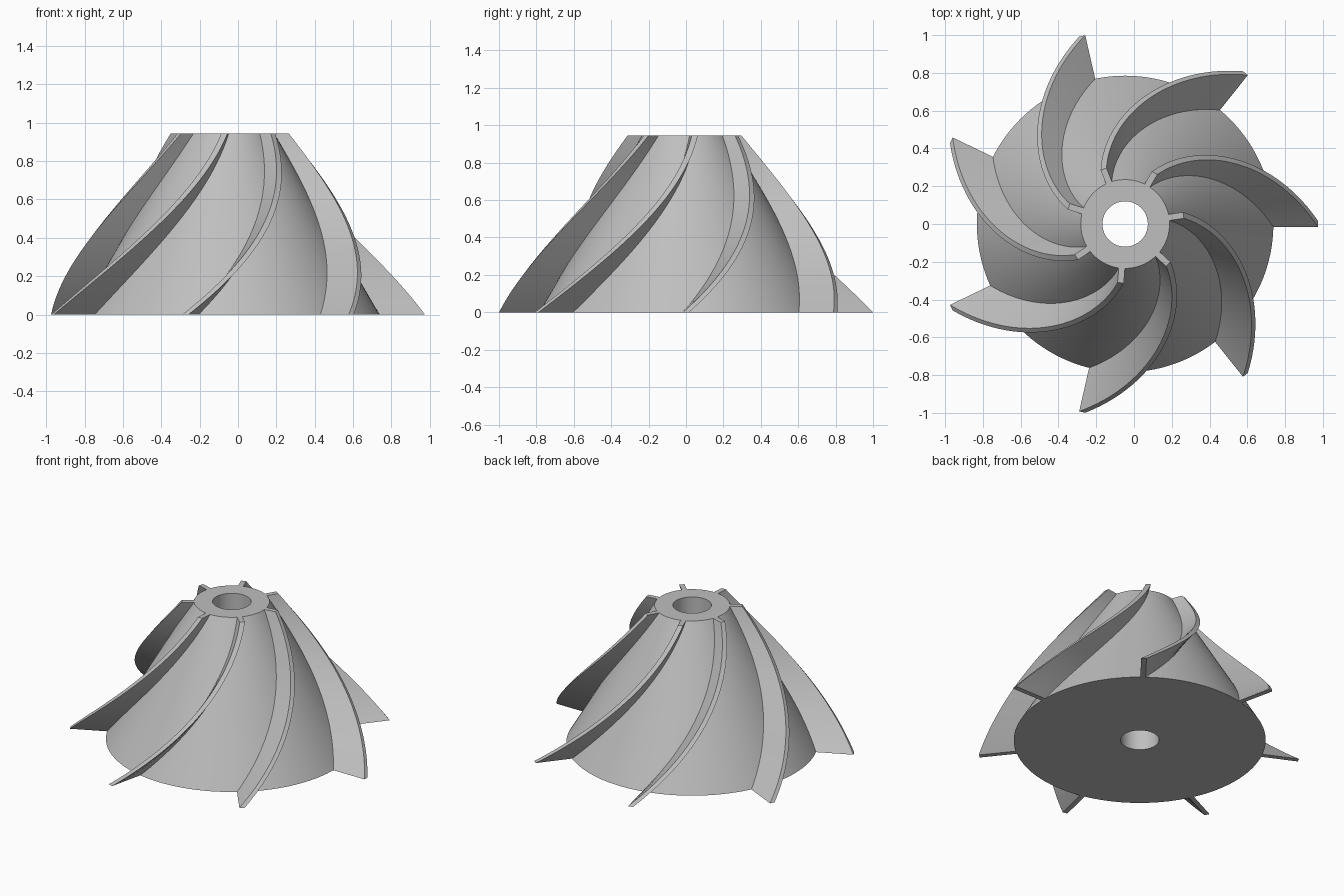
import bpy, bmesh, math
from mathutils import Vector, Matrix

cube = bpy.data.objects.get("Cube")
if cube:
    bpy.data.objects.remove(cube, do_unlink=True)

BLADES = 7
HEIGHT = 0.945
HUB_LOW, HUB_TOP, BORE = 0.785, 0.235, 0.12
TIP_LOW, TIP_TOP = 1.021, 0.312
TWIST = math.radians(60)
THICK = 0.033
CENTRE = Vector((-0.047, 0, 0))

metal = bpy.data.materials.new("plain grey metal")
metal.use_nodes = True
GREY = (0.52, 0.52, 0.52, 1)
metal.diffuse_color = GREY
metal.node_tree.nodes["Principled BSDF"].inputs["Base Color"].default_value = GREY


def finish(bm, name):
    """Turn a bmesh into a mesh with clean normals and the metal material."""
    bmesh.ops.recalc_face_normals(bm, faces=bm.faces)
    mesh = bpy.data.meshes.new(name)
    bm.to_mesh(mesh)
    bm.free()
    mesh.materials.append(metal)
    return mesh


def place(mesh, name, angle=0.0):
    obj = bpy.data.objects.new(name, mesh)
    obj.location = CENTRE
    obj.rotation_euler.z = angle
    bpy.context.collection.objects.link(obj)
    return obj


def smooth(obj):
    bpy.ops.object.select_all(action='DESELECT')
    obj.select_set(True)
    bpy.context.view_layer.objects.active = obj
    bpy.ops.object.shade_smooth_by_angle(angle=math.radians(30))


# Conical hub with a through bore, turned from its cross-section
bm = bmesh.new()
section = [(BORE, 0), (HUB_LOW, 0), (HUB_TOP, HEIGHT), (BORE, HEIGHT)]
points = [bm.verts.new((r, 0, z)) for r, z in section]
edges = [bm.edges.new((points[i], points[i - 1])) for i in range(len(points))]
bmesh.ops.spin(bm, geom=points + edges, cent=(0, 0, 0), axis=(0, 0, 1),
               angle=math.tau, steps=128, use_merge=True)
bmesh.ops.remove_doubles(bm, verts=bm.verts, dist=0.0001)
smooth(place(finish(bm, "hub"), "hub"))

# Twisted blade: a radial strip that turns and shrinks as it climbs the hub
bm = bmesh.new()
STEPS = 48
rings = []
for i in range(STEPS + 1):
    t = i / STEPS
    inner = HUB_LOW + (HUB_TOP - HUB_LOW) * t - 0.004
    outer = TIP_LOW + (TIP_TOP - TIP_LOW) * t
    turn = Matrix.Rotation(TWIST * t, 3, 'Z')
    half = THICK / 2
    corners = [(inner, -half), (outer, -half), (outer, half), (inner, half)]
    rings.append([bm.verts.new(turn @ Vector((x, y, HEIGHT * t))) for x, y in corners])
for low, high in zip(rings, rings[1:]):
    for k in range(4):
        n = (k + 1) % 4
        bm.faces.new((low[k], low[n], high[n], high[k]))
bm.faces.new(rings[0])
bm.faces.new(rings[-1])
blade = finish(bm, "blade")

# Ring of identical blades
for i in range(BLADES):
    obj = place(blade, f"blade_{i + 1}", math.tau * i / BLADES)
    if i == 0:
        smooth(obj)
